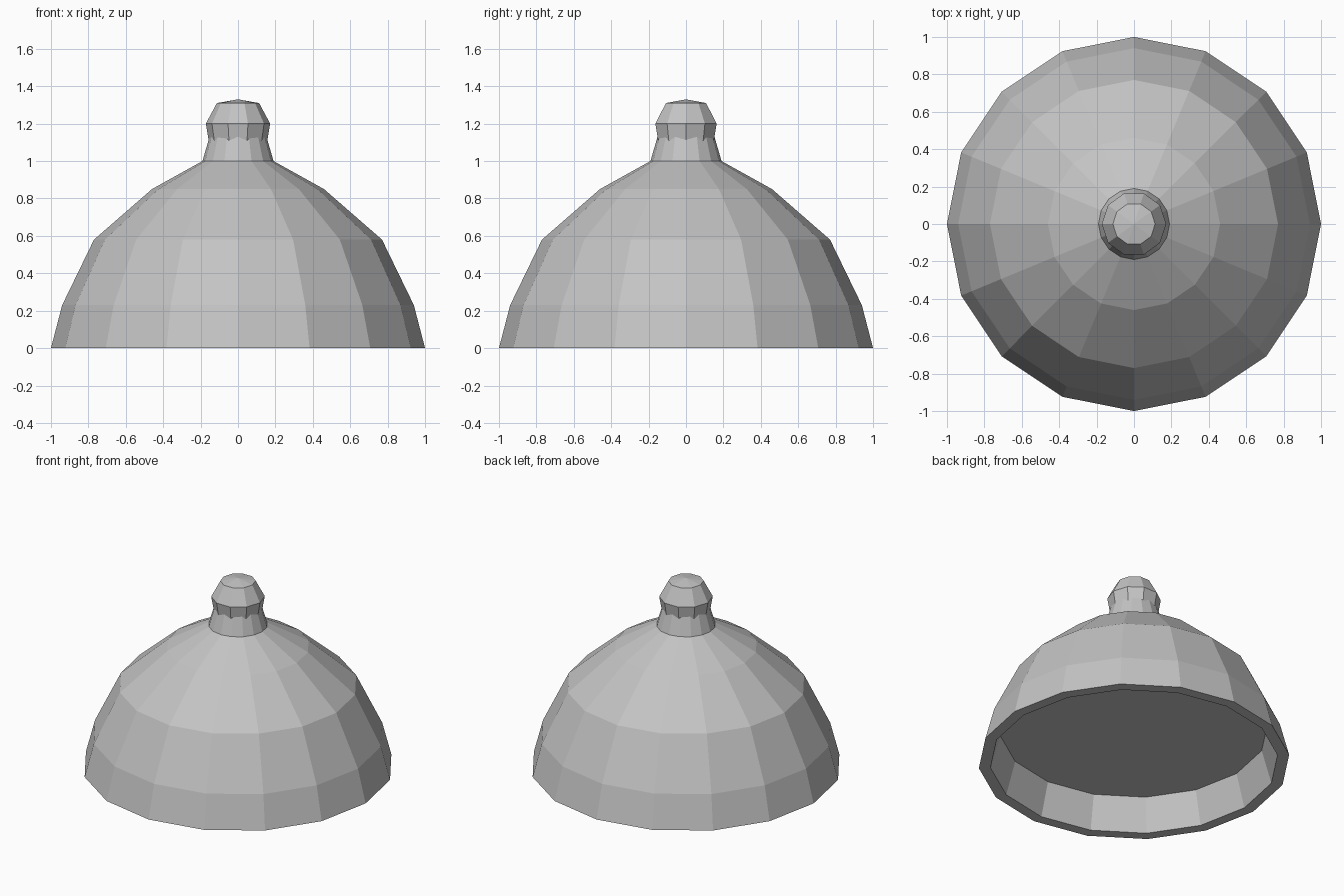
import bpy, bmesh
from math import cos, sin, tau

if "Cube" in bpy.data.objects:
    bpy.data.objects.remove(bpy.data.objects["Cube"], do_unlink=True)

grey = bpy.data.materials.new("plain grey")
grey.use_nodes = True
colour = (0.55, 0.55, 0.55, 1)
grey.diffuse_color = colour
grey.node_tree.nodes["Principled BSDF"].inputs["Base Color"].default_value = colour


def lathe(name, profile, sides):
    """Turn a (radius, height) profile about z; zero radius makes a pole."""
    bm = bmesh.new()
    rings = []
    for r, z in profile:
        count = sides if r else 1
        rings.append([bm.verts.new((r * cos(tau * i / sides), r * sin(tau * i / sides), z))
                      for i in range(count)])
    for low, high in zip(rings, rings[1:]):
        for i in range(sides):
            j = (i + 1) % sides
            corners = [low[i % len(low)], low[j % len(low)],
                       high[j % len(high)], high[i % len(high)]]
            bm.faces.new(list(dict.fromkeys(corners)))
    bmesh.ops.recalc_face_normals(bm, faces=bm.faces)
    mesh = bpy.data.meshes.new(name)
    bm.to_mesh(mesh)
    bm.free()
    mesh.materials.append(grey)
    obj = bpy.data.objects.new(name, mesh)
    bpy.context.collection.objects.link(obj)
    return obj


# Faceted shade: recessed floor, inner wall, flat rim, then the outer dome
lathe("dome", [(0, 0.23), (0.86, 0.23), (0.925, 0), (1, 0), (0.94, 0.23),
               (0.77, 0.58), (0.46, 0.85), (0.19, 1.0), (0, 1.0)], 16)

# Tapered collar that enters the knob
lathe("neck", [(0, 1.0), (0.19, 1.0), (0.135, 1.19), (0, 1.19)], 16)

# Ten-sided knob with a shallow pointed cap
lathe("knob", [(0, 1.06), (0.148, 1.06), (0.172, 1.2), (0.113, 1.31), (0, 1.33)], 10)
